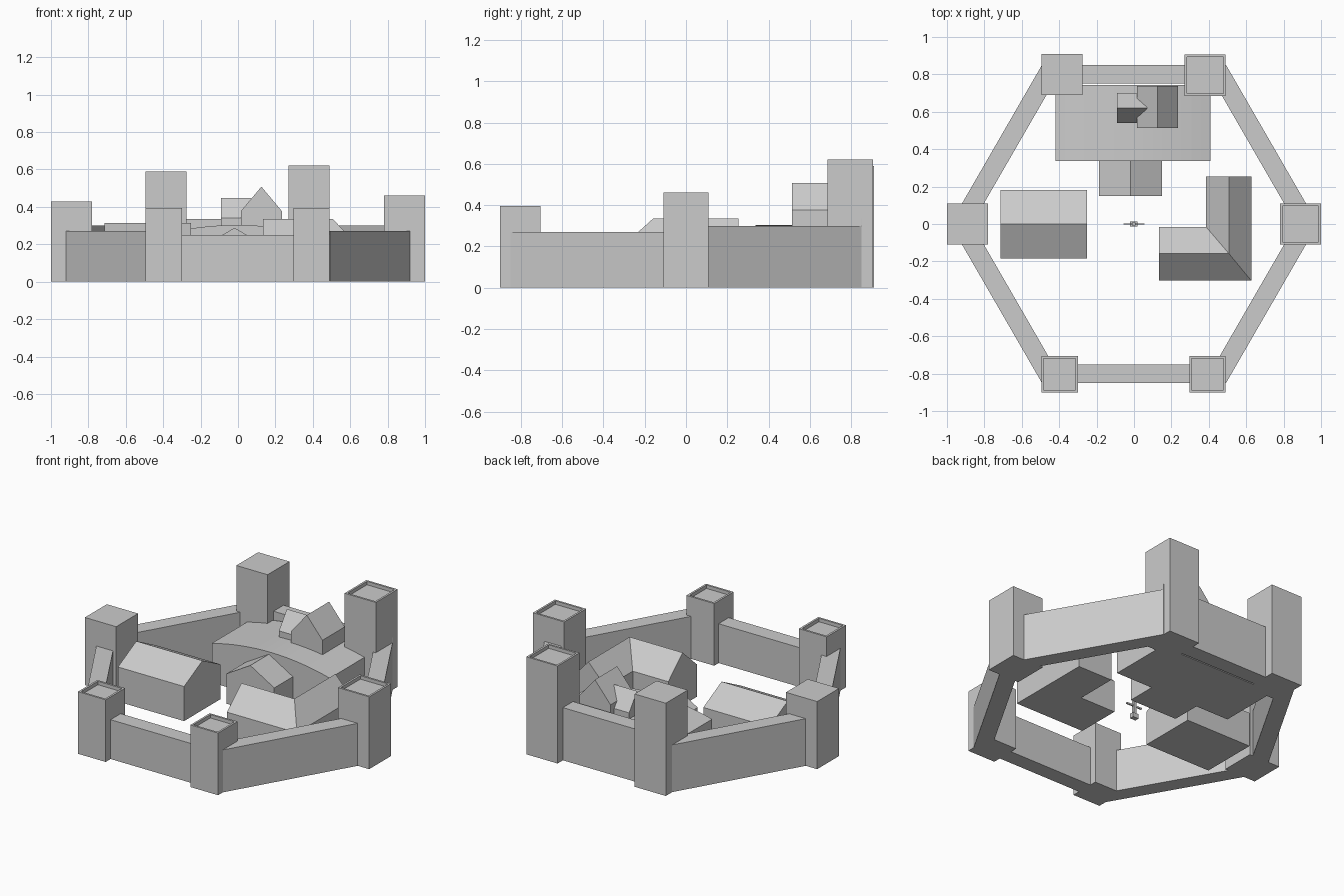
import bpy, bmesh, math
from mathutils import Matrix

if "Cube" in bpy.data.objects:
    bpy.data.objects.remove(bpy.data.objects["Cube"])


def finish(name, bm):
    bmesh.ops.recalc_face_normals(bm, faces=bm.faces)
    mesh = bpy.data.meshes.new(name)
    bm.to_mesh(mesh)
    bm.free()
    ob = bpy.data.objects.new(name, mesh)
    bpy.context.collection.objects.link(ob)
    return ob


def prism(name, profile, a, b, place):
    """Extrude a 2D profile from a to b; place maps (u, v, t) to xyz."""
    bm = bmesh.new()
    ends = [[bm.verts.new(place(u, v, t)) for u, v in profile] for t in (a, b)]
    n = len(profile)
    for ring in ends:
        bm.faces.new(ring)
    for i in range(n):
        j = (i + 1) % n
        bm.faces.new((ends[0][i], ends[0][j], ends[1][j], ends[1][i]))
    return finish(name, bm)


def along_x(u, v, t):
    return (t, u, v)


def along_y(u, v, t):
    return (u, t, v)


def upright(u, v, t):
    return (u, v, t)


def gable(lo, hi, base, eave, ridge):
    return [(lo, base), (hi, base), (hi, eave), ((lo + hi) / 2, ridge), (lo, eave)]


def box(name, x0, x1, y0, y1, z0, z1):
    return prism(name, [(x0, y0), (x1, y0), (x1, y1), (x0, y1)], z0, z1, upright)


def tower(name, x, y, size, height, sunken):
    h = size / 2
    bm = bmesh.new()
    bmesh.ops.create_cube(bm, size=1, matrix=Matrix.Translation((x, y, height / 2))
                          @ Matrix.Diagonal((size, size, height, 1)))
    if sunken:  # parapet rim around a lowered deck
        top = max(bm.faces, key=lambda f: f.calc_center_median().z)
        bmesh.ops.inset_region(bm, faces=[top], thickness=0.018)
        deck = bmesh.ops.extrude_discrete_faces(bm, faces=[top])["faces"]
        bmesh.ops.translate(bm, verts=deck[0].verts, vec=(0, 0, -0.022))
    finish(name, bm)


# Six curtain walls around the hexagon
heights = {0: 0.30, 60: 0.335, 120: 0.30, 180: 0.27, 240: 0.25, 300: 0.27}
outer, inner = 0.983, 0.866
for deg, height in heights.items():
    a, b = math.radians(deg), math.radians(deg + 60)
    ring = [(r * math.cos(t), r * math.sin(t))
            for r, t in ((outer, a), (outer, b), (inner, b), (inner, a))]
    prism("curtain_wall", ring, 0, height, upright)

# Corner towers
tower("tower_left", -0.89, 0, 0.22, 0.43, False)
tower("tower_right", 0.89, 0, 0.22, 0.46, True)
tower("tower_back_left", -0.385, 0.80, 0.22, 0.59, False)
tower("tower_back_right", 0.38, 0.795, 0.22, 0.62, True)
tower("tower_front_left", -0.398, -0.803, 0.195, 0.395, True)
tower("tower_front_right", 0.393, -0.803, 0.195, 0.395, True)

# Great hall with a shallow barrel roof
arc = [(-0.005 + 0.415 * s / 8, 0.303 - 0.053 * (s / 8) ** 2) for s in range(8, -9, -1)]
prism("great_hall", [(-0.42, 0), (0.41, 0)] + arc, 0.337, 0.742, along_y)
prism("hall_porch", gable(-0.187, 0.15, 0, 0.19, 0.288), 0.15, 0.34, along_y)

# Rooftop chapel and its side wing
prism("roof_chapel", gable(0.015, 0.235, 0.25, 0.377, 0.508), 0.513, 0.737, along_y)
prism("roof_chapel_wing", gable(0.54, 0.70, 0.25, 0.34, 0.448), -0.09, 0.07, along_x)

# Courtyard house on the left
prism("left_house", gable(-0.185, 0.183, 0, 0.22, 0.314), -0.715, -0.25, along_x)


# L-shaped house: gable section swept around a mitred corner
bm = bmesh.new()
rings = []
for start in ((0.135, 0.135, 0.135, None), (0.625, 0.385, 0.507, None), None):
    ring = []
    for k, (y, z) in enumerate(gable(-0.303, -0.015, 0, 0.205, 0.335)):
        x = (0.627, 0.385, 0.385, 0.508, 0.627)[k]
        if len(rings) == 0:
            co = (0.135, y, z)
        elif len(rings) == 1:
            co = (x, y, z)
        else:
            co = (x, 0.255, z)
        ring.append(bm.verts.new(co))
    rings.append(ring)
for r0, r1 in zip(rings, rings[1:]):
    for i in range(5):
        j = (i + 1) % 5
        bm.faces.new((r0[i], r0[j], r1[j], r1[i]))
bm.faces.new(rings[0])
bm.faces.new(rings[2])
finish("corner_house", bm)

# Small courtyard statue with outstretched arms
box("statue_base", -0.022, 0.018, -0.014, 0.014, 0, 0.03)
box("statue_body", -0.012, 0.008, -0.008, 0.008, 0.03, 0.115)
box("statue_arms", -0.055, 0.055, -0.004, 0.004, 0.078, 0.088)
